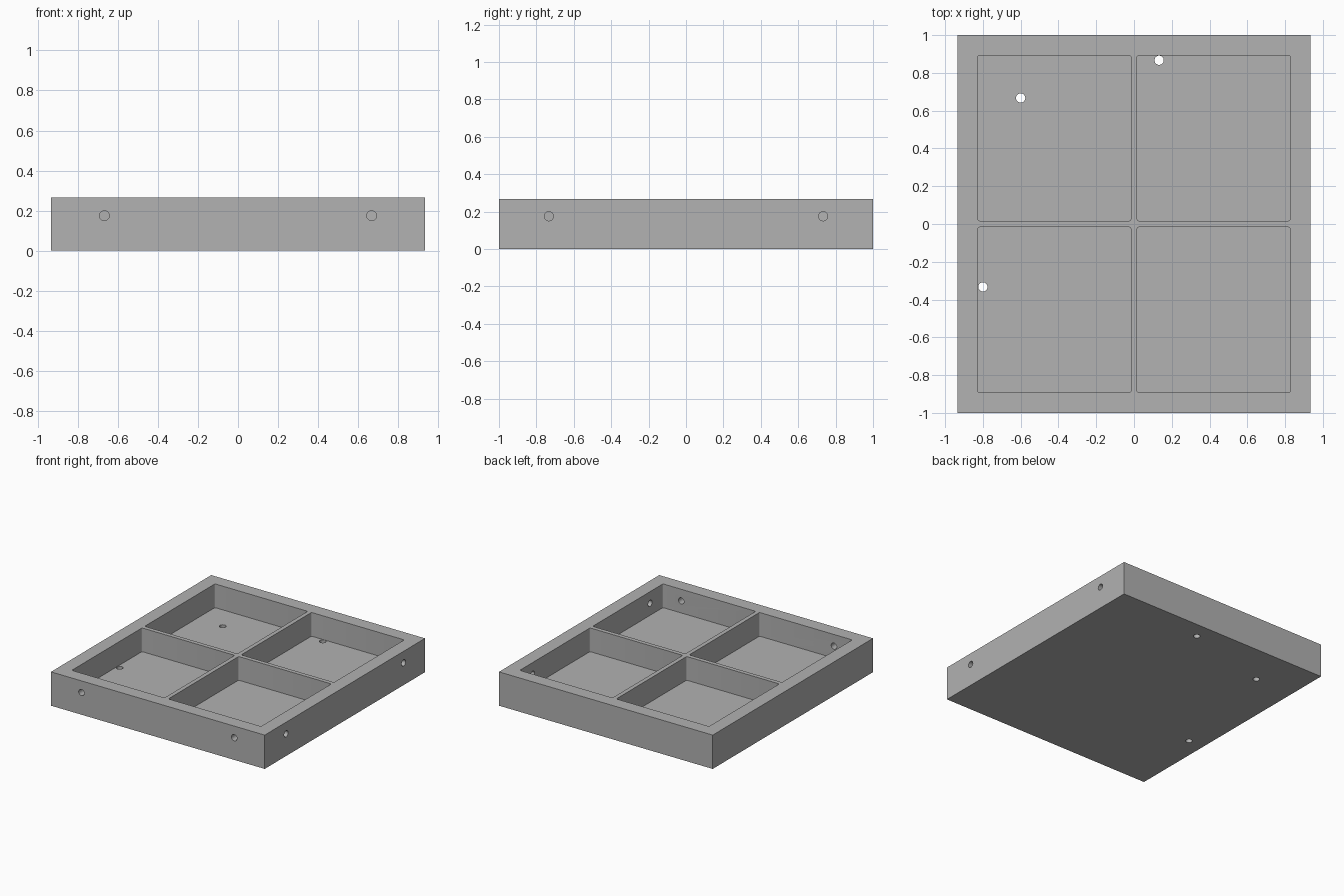
import bpy
import bmesh
from math import pi
from mathutils import Matrix

if "Cube" in bpy.data.objects:
    bpy.data.objects.remove(bpy.data.objects["Cube"], do_unlink=True)

WIDTH, DEPTH, HEIGHT = 1.867, 2.0, 0.267
FLOOR = 0.08
INNER, OUTER_X, OUTER_Y = 0.0167, 0.8267, 0.8933
HOLE_RADIUS = 0.0245

grey = bpy.data.materials.new("plain grey")
grey.use_nodes = True
colour = (0.445, 0.445, 0.445, 1)
grey.diffuse_color = colour
grey.node_tree.nodes["Principled BSDF"].inputs["Base Color"].default_value = colour


def make_object(name, bm):
    mesh = bpy.data.meshes.new(name)
    bm.to_mesh(mesh)
    bm.free()
    mesh.materials.append(grey)
    obj = bpy.data.objects.new(name, mesh)
    bpy.context.collection.objects.link(obj)
    return obj


def box(name, size, centre, corner=0):
    bm = bmesh.new()
    bmesh.ops.create_cube(bm, size=1, matrix=Matrix.Translation(centre) @ Matrix.Diagonal((*size, 1)))
    if corner:
        upright = [e for e in bm.edges if abs(e.verts[0].co.z - e.verts[1].co.z) > 0.01]
        bmesh.ops.bevel(bm, geom=upright, offset=corner, segments=4, profile=0.5, affect='EDGES')
    return make_object(name, bm)


def drill(name, centre, axis):
    bm = bmesh.new()
    turn = {"x": Matrix.Rotation(pi / 2, 4, 'Y'), "y": Matrix.Rotation(pi / 2, 4, 'X'),
            "z": Matrix.Identity(4)}[axis]
    bmesh.ops.create_cone(bm, cap_ends=True, segments=32, radius1=HOLE_RADIUS, radius2=HOLE_RADIUS,
                          depth=0.24, matrix=Matrix.Translation(centre) @ turn)
    return make_object(name, bm)


# Solid tray block
tray = box("divided_tray", (WIDTH, DEPTH, HEIGHT), (0, 0, HEIGHT / 2))
cutters = []

# Four compartments, leaving a thin cross divider
for sx in (-1, 1):
    for sy in (-1, 1):
        cutters.append(box("compartment_cutter", (OUTER_X - INNER, OUTER_Y - INNER, 0.4),
                           (sx * (INNER + OUTER_X) / 2, sy * (INNER + OUTER_Y) / 2, FLOOR + 0.2), 0.01))

# Paired holes through the front wall and one side wall
for s in (-1, 1):
    cutters.append(drill("front_hole_cutter", (s * 0.667, -0.96, 0.175), "y"))
    cutters.append(drill("side_hole_cutter", (0.89, s * 0.733, 0.175), "x"))

# Holes through the floor
for x, y in ((-0.6, 0.667), (0.133, 0.867), (-0.8, -0.333)):
    cutters.append(drill("floor_hole_cutter", (x, y, 0.04), "z"))

for cutter in cutters:
    cutter.hide_render = True
    cut = tray.modifiers.new(cutter.name, 'BOOLEAN')
    cut.operation = 'DIFFERENCE'
    cut.solver = 'EXACT'
    cut.object = cutter

# Bake the cuts and remove the helpers
bpy.context.view_layer.update()
graph = bpy.context.evaluated_depsgraph_get()
baked = bpy.data.meshes.new_from_object(tray.evaluated_get(graph))
tray.modifiers.clear()
tray.data = baked
for cutter in cutters:
    bpy.data.objects.remove(cutter, do_unlink=True)

# Smooth only the round hole walls and compartment corners
bpy.ops.object.select_all(action='DESELECT')
tray.select_set(True)
bpy.context.view_layer.objects.active = tray
bpy.ops.object.shade_smooth_by_angle(angle=pi / 6)
